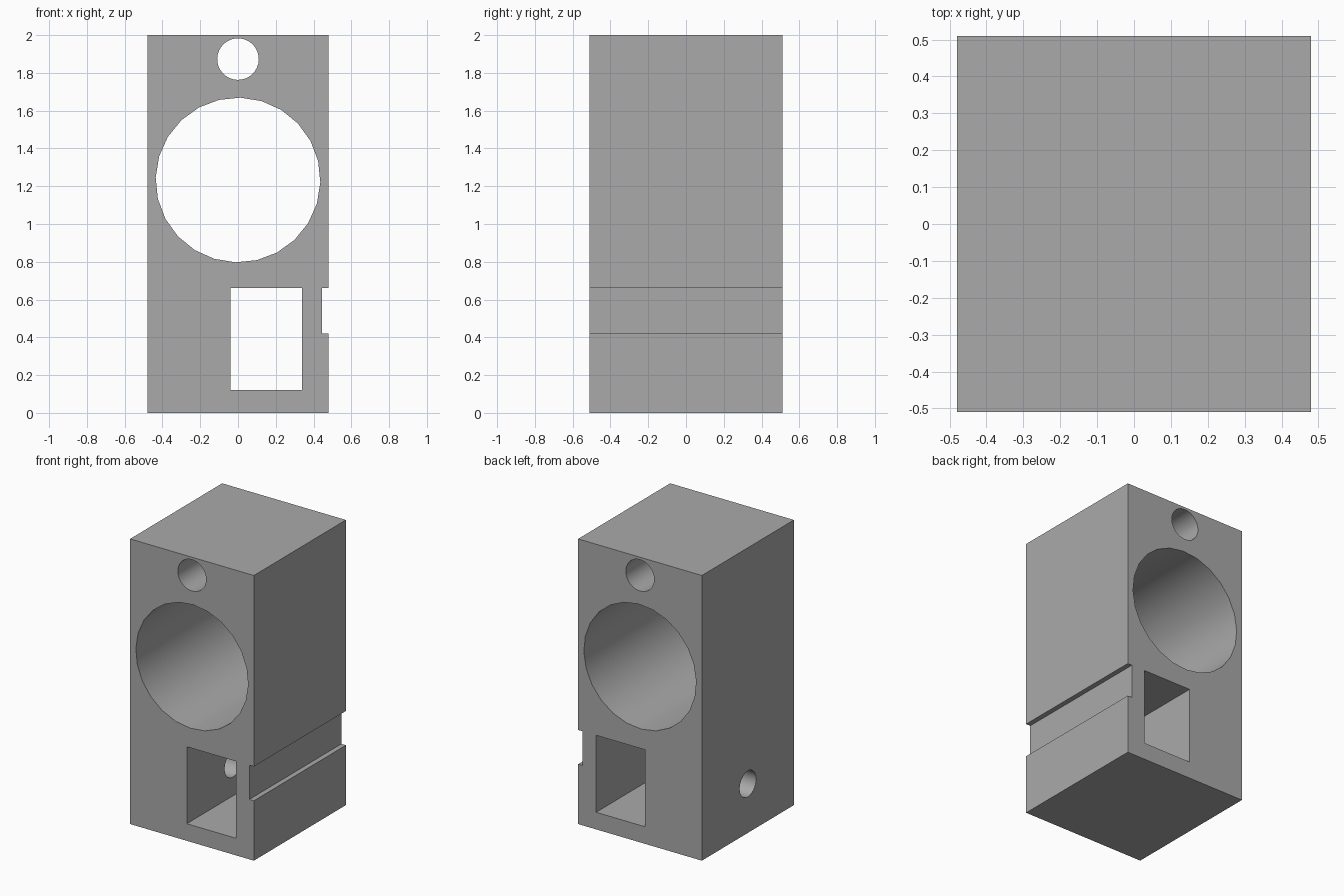
import bpy
from math import pi, radians

cube = bpy.data.objects.get("Cube")
if cube:
    bpy.data.objects.remove(cube, do_unlink=True)

# One plain grey finish
grey = bpy.data.materials.new("plain_grey")
grey.use_nodes = True
colour = (0.4, 0.4, 0.4, 1)
grey.diffuse_color = colour
grey.node_tree.nodes["Principled BSDF"].inputs["Base Color"].default_value = colour

W, D, H = 0.96, 1.02, 2.0


def box(name, x0, x1, z0, z1, depth):
    """Box centred on y = 0."""
    bpy.ops.mesh.primitive_cube_add(size=1, location=((x0 + x1) / 2, 0, (z0 + z1) / 2))
    ob = bpy.context.object
    ob.name = name
    ob.scale = (x1 - x0, depth, z1 - z0)
    bpy.ops.object.transform_apply(location=False, rotation=False, scale=True)
    ob.data.materials.append(grey)
    return ob


def rod(name, location, radius, length, sides, rotation):
    bpy.ops.mesh.primitive_cylinder_add(vertices=sides, radius=radius, depth=length,
                                        location=location, rotation=rotation)
    ob = bpy.context.object
    ob.name = name
    ob.data.materials.append(grey)
    return ob


# Solid block
block = box("housing_block", -W / 2, W / 2, 0, H, D)

# Bores, rectangular window and side groove run front to back
along_y = (pi / 2, radians(1.7), 0)
cutters = [
    rod("large_bore", (0, 0, 1.233), 0.436, 2, 24, along_y),
    rod("small_bore", (0, 0, 1.873), 0.11, 2, 32, along_y),
    box("window_cut", -0.04, 0.34, 0.12, 0.66, 2),
    box("groove_cut", 0.445, 0.6, 0.42, 0.66, 2),
    # Cross hole from the right wall into the window
    rod("cross_hole", (-0.3, 0, 0.344), 0.091, 0.8, 32, (0, pi / 2, 0)),
]

bpy.ops.object.select_all(action="DESELECT")
bpy.context.view_layer.objects.active = block
block.select_set(True)
for cutter in cutters:
    cutter.hide_render = True
    mod = block.modifiers.new(cutter.name, "BOOLEAN")
    mod.operation = "DIFFERENCE"
    mod.solver = "EXACT"
    mod.object = cutter
    bpy.ops.object.modifier_apply(modifier=mod.name)
    bpy.data.objects.remove(cutter, do_unlink=True)

bpy.ops.object.shade_smooth_by_angle(angle=radians(30))
